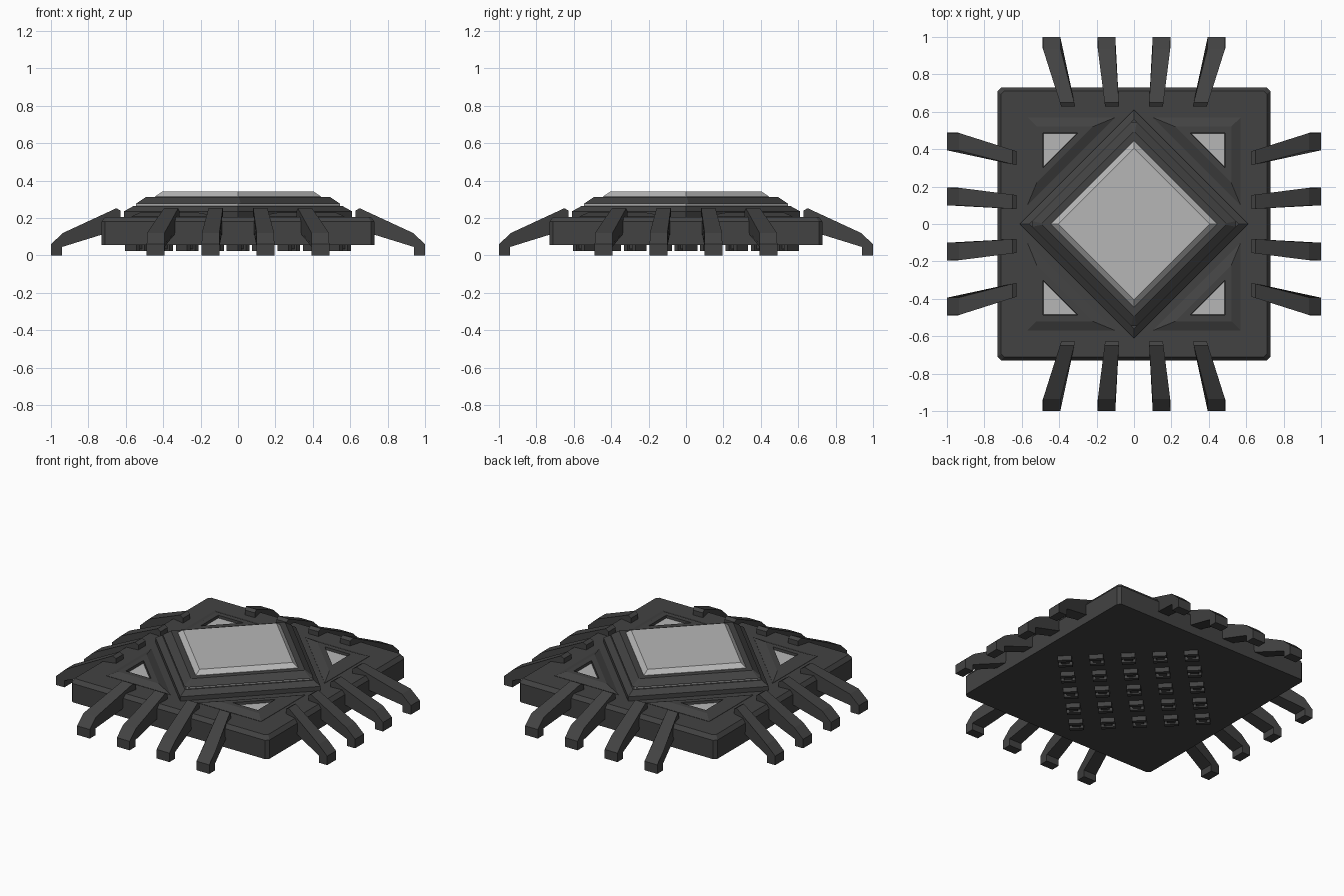
import bpy, bmesh, math
from mathutils import Matrix

if "Cube" in bpy.data.objects:
    bpy.data.objects.remove(bpy.data.objects["Cube"])


def material(name, v):
    m = bpy.data.materials.new(name)
    m.diffuse_color = (v, v, v, 1)
    m.use_nodes = True
    m.node_tree.nodes["Principled BSDF"].inputs["Base Color"].default_value = m.diffuse_color
    return m


DARK = material("dark grey", 0.055)
LIGHT = material("light grey", 0.47)


def make(name, bm, mat):
    bmesh.ops.recalc_face_normals(bm, faces=bm.faces)
    me = bpy.data.meshes.new(name)
    bm.to_mesh(me)
    bm.free()
    me.materials.append(mat)
    ob = bpy.data.objects.new(name, me)
    bpy.context.collection.objects.link(ob)
    return ob


def loft(name, rings, mat, cap_end=True):
    """Skin a stack of (outline, z) rings with equal point counts."""
    bm = bmesh.new()
    loops = [[bm.verts.new((x, y, z)) for x, y in pts] for pts, z in rings]
    n = len(loops[0])
    for a, b in zip(loops, loops[1:]):
        for i in range(n):
            j = (i + 1) % n
            bm.faces.new((a[i], a[j], b[j], b[i]))
    bm.faces.new(loops[0])
    if cap_end:
        bm.faces.new(loops[-1])
    return make(name, bm, mat)


def square(h, c):
    """Square of half width h with corners cut by c."""
    k = h - c
    return [(h, -k), (h, k), (k, h), (-k, h), (-h, k), (-h, -k), (-k, -h), (k, -h)]


def diamond(r, c=0.0):
    """Diamond with corner radius r, tips cut back by c."""
    if c == 0:
        return [(r, 0), (0, r), (-r, 0), (0, -r)]
    k = r - c
    return [(k, -c), (k, c), (c, k), (-c, k), (-k, c), (-k, -c), (-c, -k), (c, -k)]


def triangle(d):
    """Right triangle in the +x +y corner, inset by d."""
    a, b = 0.57 - d, 0.10 + 2.414 * d
    return [(a, b), (a, a), (b, a)]


# Main body with a bevelled top edge
loft("body", [(square(0.73, 0.02), 0.055), (square(0.73, 0.02), 0.18),
              (square(0.71, 0.015), 0.206)], DARK)

# Stacked diamond: lower frame, light strip, upper frame, light panel
loft("lower_diamond_frame", [(diamond(0.61), 0.19), (diamond(0.61), 0.235),
                             (diamond(0.56), 0.263)], DARK)
loft("light_strip", [(diamond(0.545), 0.25), (diamond(0.545), 0.278)], LIGHT)
loft("upper_diamond_frame", [(diamond(0.56, 0.015), 0.277), (diamond(0.495, 0.004), 0.312),
                             (diamond(0.44, 0.004), 0.312)], DARK)
loft("light_panel", [(diamond(0.445), 0.305), (diamond(0.445), 0.314),
                     (diamond(0.405), 0.34)], LIGHT)

for q in range(4):
    turn = Matrix.Rotation(q * math.pi / 2, 4, 'Z')

    # Corner triangle frame with a recessed light window
    frame = loft(f"corner_frame_{q}", [(triangle(0), 0.2), (triangle(0), 0.208),
                                       (triangle(0.05), 0.23), (triangle(0.083), 0.23),
                                       (triangle(0.085), 0.205)], DARK)
    window = loft(f"corner_window_{q}", [(triangle(0.085), 0.2), (triangle(0.085), 0.213)], LIGHT)
    frame.data.transform(turn)
    window.data.transform(turn)

    # Four bent legs per side, tapering and fanning in towards the body
    profile = [(1, 0), (1, 0.06), (0.935, 0.12), (0.65, 0.252), (0.627, 0.238),
               (0.627, 0.15), (0.73, 0.11), (0.94, 0.045), (0.94, 0)]
    for i, y0 in enumerate((-0.441, -0.147, 0.147, 0.441)):
        bm = bmesh.new()
        sides = []
        for s in (-0.047, 0.047):
            sides.append([bm.verts.new((x, (y0 + s) * min(1, 1 - (0.94 - x) * 0.65), z))
                          for x, z in profile])
        a, b = sides
        for k in range(len(profile)):
            j = (k + 1) % len(profile)
            bm.faces.new((a[k], a[j], b[j], b[k]))
        bm.faces.new(a)
        bm.faces.new(b)
        make(f"leg_{q}_{i}", bm, DARK).data.transform(turn)

# Grid of grooved contacts underneath, turned 45 degrees
bm = bmesh.new()
turn = Matrix.Rotation(-math.pi / 4, 4, 'Z')
for i in range(-2, 3):
    for j in range(-2, 3):
        for dy, w, depth, z in ((-0.03, 0.085, 0.026, 0.04), (0.03, 0.085, 0.026, 0.04),
                                (0, 0.05, 0.036, 0.048)):
            m = (turn @ Matrix.Translation((i * 0.192, j * 0.192 + dy, z))
                 @ Matrix.Diagonal((w, depth, 2 * (z - 0.024) if dy else 0.03, 1)))
            bmesh.ops.create_cube(bm, size=1, matrix=m)
make("underside_contacts", bm, DARK)
